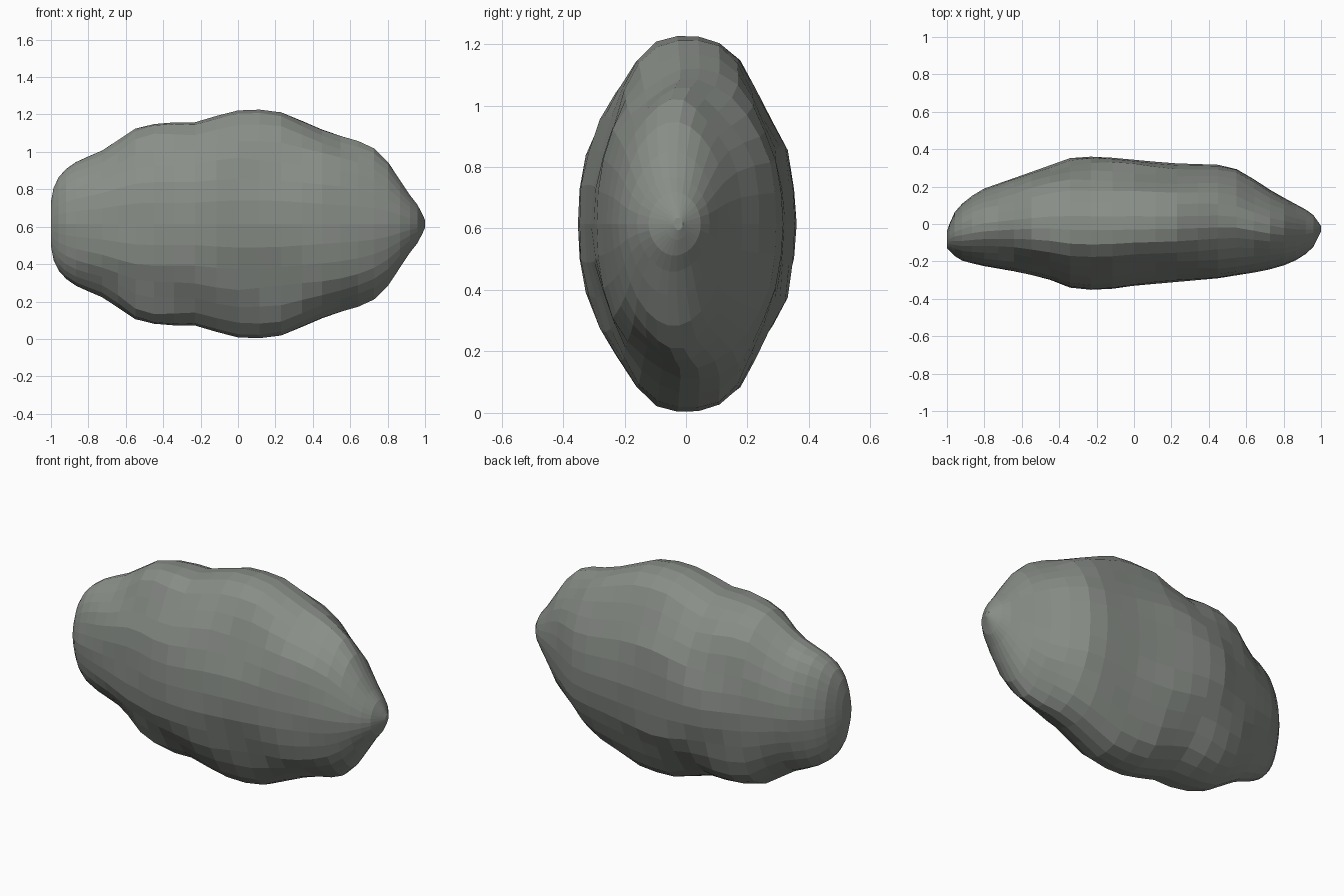
import bpy, bmesh, math
from mathutils import Vector, noise

cube = bpy.data.objects.get("Cube")
if cube:
    bpy.data.objects.remove(cube)

LENGTH_STEPS, AROUND = 26, 30
MID_Z = 0.615

# Outline profiles along the length: (x, value)
HALF_HEIGHT = [(-1, .12), (-.985, .2), (-.96, .25), (-.9, .315), (-.7, .41), (-.57, .51),
               (-.4, .545), (-.25, .535), (-.02, .605), (.08, .615), (.23, .595), (.43, .515),
               (.67, .445), (.77, .385), (.81, .32), (.85, .26), (.9, .18), (.97, .09), (1, .02)]
BACK = [(-1, -.04), (-.97, .05), (-.9, .13), (-.8, .19), (-.6, .26), (-.32, .36), (-.18, .36),
        (.2, .325), (.5, .315), (.6, .27), (.68, .21), (.82, .13), (.95, .06), (1, -.01)]
FRONT = [(-1, -.13), (-.94, -.19), (-.83, -.22), (-.6, -.26), (-.47, -.29), (-.33, -.345),
         (-.18, -.355), (0, -.33), (.45, -.29), (.7, -.25), (.84, -.21), (.95, -.14), (1, -.04)]


def sample(profile, x):
    for (x0, v0), (x1, v1) in zip(profile, profile[1:]):
        if x <= x1:
            return v0 + (v1 - v0) * max(0, x - x0) / (x1 - x0)
    return profile[-1][1]


def rock_point(x, angle):
    """Point on the rock, with gentle lumps that leave the outline in place."""
    back, front = sample(BACK, x), sample(FRONT, x)
    c, s = math.cos(angle), math.sin(angle)
    y = (back + front) / 2 + (back - front) / 2 * c
    z = sample(HALF_HEIGHT, x) * s
    lump = noise.noise(Vector((x * 2.6, y * 4 + 7, abs(z) * 3.5)))
    swell = 1 + 0.13 * lump * abs(math.sin(2 * angle))
    mid = (back + front) / 2
    return Vector((x, mid + (y - mid) * swell, MID_Z + z * swell))


# Rock body: rings along the length, closed by fans at both ends
bm = bmesh.new()
rings = []
for i in range(LENGTH_STEPS + 1):
    x = -math.cos(math.pi * (0.02 + 0.96 * i / LENGTH_STEPS))
    x = max(-1, min(1, x * 1.002))
    rings.append([bm.verts.new(rock_point(x, math.tau * k / AROUND)) for k in range(AROUND)])
for a, b in zip(rings, rings[1:]):
    for k in range(AROUND):
        n = (k + 1) % AROUND
        bm.faces.new((a[k], a[n], b[n], b[k]))
for ring in (rings[0], rings[-1]):
    centre = sum((v.co for v in ring), Vector()) / AROUND
    tip = bm.verts.new(centre)
    for k in range(AROUND):
        bm.faces.new((ring[k], ring[(k + 1) % AROUND], tip))
bmesh.ops.recalc_face_normals(bm, faces=bm.faces)

mesh = bpy.data.meshes.new("rock")
bm.to_mesh(mesh)
bm.free()
rock = bpy.data.objects.new("rock", mesh)
bpy.context.collection.objects.link(rock)

# Grey stone colour
stone = bpy.data.materials.new("grey_stone")
stone.use_nodes = True
colour = (0.25, 0.27, 0.245, 1)
stone.diffuse_color = colour
stone.node_tree.nodes["Principled BSDF"].inputs["Base Color"].default_value = colour
mesh.materials.append(stone)
